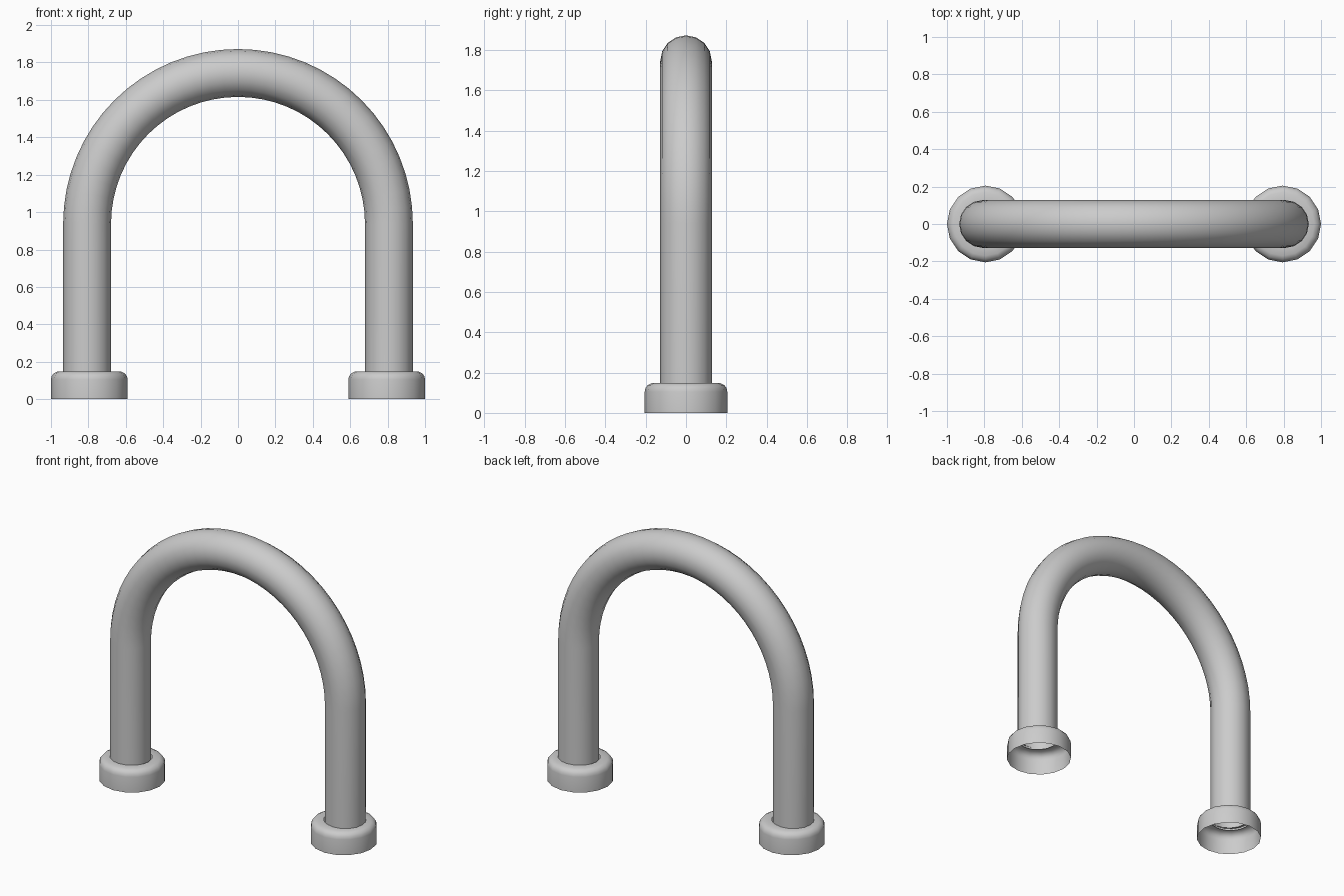
import bpy, bmesh, math

if "Cube" in bpy.data.objects:
    bpy.data.objects.remove(bpy.data.objects["Cube"])

LEG_X, PIPE_R, SPRING_Z = 0.807, 0.128, 0.937

# bent pipe: two straight legs joined by a half circle, open ends
ARC = 32
path = [(LEG_X, 0, 0.135)]
path += [(LEG_X * math.cos(math.pi * i / ARC), 0,
          SPRING_Z + LEG_X * math.sin(math.pi * i / ARC)) for i in range(ARC + 1)]
path += [(-LEG_X, 0, 0.135)]
curve = bpy.data.curves.new("bent_pipe", 'CURVE')
curve.dimensions = '3D'
curve.bevel_depth = PIPE_R
curve.bevel_resolution = 6
spline = curve.splines.new('POLY')
spline.points.add(len(path) - 1)
for p, co in zip(spline.points, path):
    p.co = (*co, 1)
pipe = bpy.data.objects.new("bent_pipe", curve)
bpy.context.collection.objects.link(pipe)
bpy.context.view_layer.objects.active = pipe
pipe.select_set(True)
bpy.ops.object.convert(target='MESH')
bpy.ops.object.shade_smooth_by_angle(angle=math.radians(40))


# floor collar: thin shell, open underneath, rounded upper rim
def collar(name, x):
    profile = [(0.205, 0), (0.205, 0.105), (0.201, 0.123), (0.190, 0.138),
               (0.170, 0.148), (0.124, 0.148)]
    bm = bmesh.new()
    verts = [bm.verts.new((r, 0, z)) for r, z in profile]
    edges = [bm.edges.new(pair) for pair in zip(verts, verts[1:])]
    bmesh.ops.spin(bm, geom=verts + edges, cent=(0, 0, 0), axis=(0, 0, 1),
                   angle=math.tau, steps=16, use_merge=True)
    bmesh.ops.remove_doubles(bm, verts=bm.verts, dist=1e-4)
    bmesh.ops.recalc_face_normals(bm, faces=bm.faces)
    # open shell: make sure the outer wall faces outward
    wall = max(bm.faces, key=lambda f: f.calc_center_median().xy.length)
    if wall.normal.dot(wall.calc_center_median()) < 0:
        bmesh.ops.reverse_faces(bm, faces=bm.faces)
    mesh = bpy.data.meshes.new(name)
    bm.to_mesh(mesh)
    bm.free()
    ob = bpy.data.objects.new(name, mesh)
    ob.location.x = x
    bpy.context.collection.objects.link(ob)
    bpy.ops.object.select_all(action='DESELECT')
    bpy.context.view_layer.objects.active = ob
    ob.select_set(True)
    bpy.ops.object.shade_smooth_by_angle(angle=math.radians(50))


collar("left_collar", -0.795)
collar("right_collar", 0.795)
